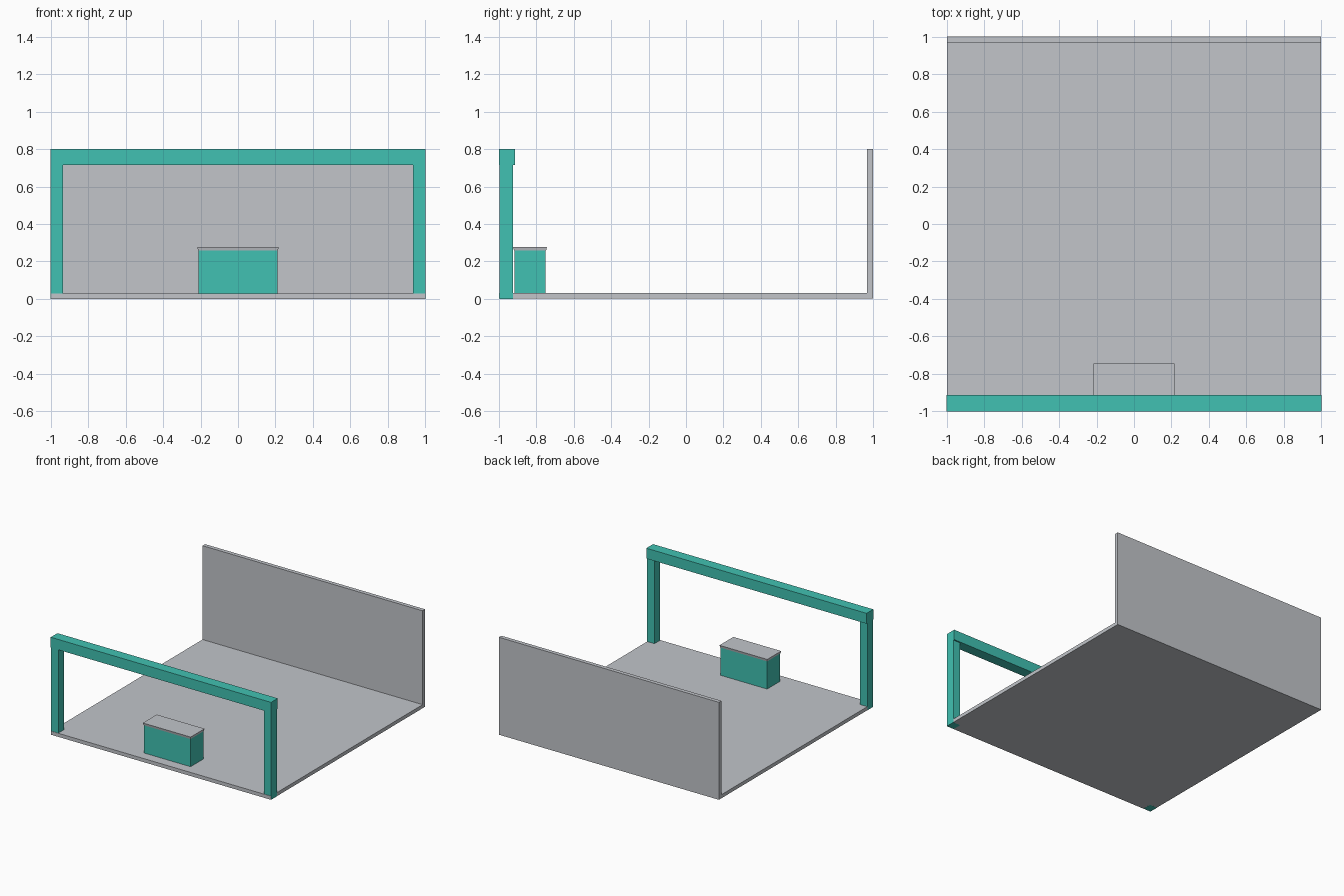
import bpy
import bmesh

if "Cube" in bpy.data.objects:
    bpy.data.objects.remove(bpy.data.objects["Cube"])


def material(name, rgb):
    m = bpy.data.materials.new(name)
    m.diffuse_color = (*rgb, 1)
    m.use_nodes = True
    m.node_tree.nodes["Principled BSDF"].inputs["Base Color"].default_value = m.diffuse_color
    return m


TEAL = material("teal", (0.053, 0.535, 0.447))
GREY = material("light grey", (0.539, 0.558, 0.591))


def box(name, x, y, z, mat, undercut=0.0):
    """Box from ranges; undercut pulls the bottom face inwards."""
    bm = bmesh.new()
    bmesh.ops.create_cube(bm, size=1)
    cx, cy = sum(x) / 2, sum(y) / 2
    for v in bm.verts:
        inset = undercut if v.co.z < 0 else 0
        sx = 1 if v.co.x > 0 else -1
        sy = 1 if v.co.y > 0 else -1
        v.co = (cx + sx * ((x[1] - x[0]) / 2 - inset),
                cy + sy * ((y[1] - y[0]) / 2 - inset),
                z[1] if v.co.z > 0 else z[0])
    me = bpy.data.meshes.new(name)
    bm.to_mesh(me)
    bm.free()
    me.materials.append(mat)
    ob = bpy.data.objects.new(name, me)
    bpy.context.collection.objects.link(ob)
    return ob


# Floor slab and back wall, a hair inside the posts' outer faces
box("floor", (-0.999, 0.999), (-1, 1), (0.0005, 0.03), GREY)
box("back_wall", (-0.999, 0.999), (0.967, 1), (0.03, 0.8), GREY)

# Front portal: two posts and a deeper crossbeam
for side, name in ((-1, "left_post"), (1, "right_post")):
    box(name, sorted((side * 0.933, side)), (-0.997, -0.924), (0, 0.72), TEAL)
box("crossbeam", (-1, 1), (-1, -0.913), (0.715, 0.8), TEAL)

# Counter with an overhanging top
box("counter_body", (-0.212, 0.212), (-0.918, -0.75), (0.001, 0.26), TEAL)
box("counter_top", (-0.217, 0.217), (-0.924, -0.744), (0.258, 0.277), GREY,
    undercut=0.004)
